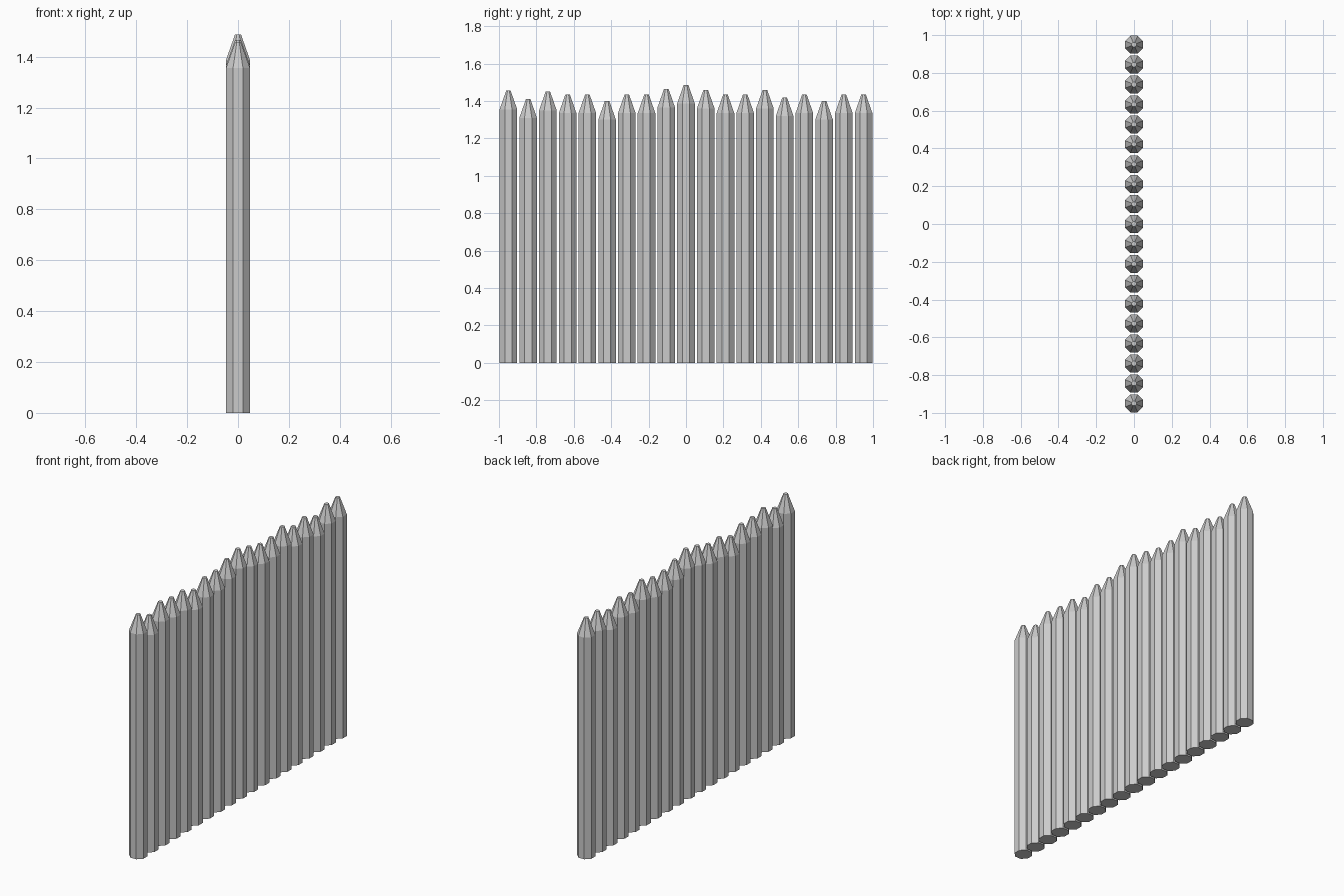
import bpy
import bmesh
import math

cube = bpy.data.objects.get("Cube")
if cube:
    bpy.data.objects.remove(cube, do_unlink=True)

# Single plain grey
grey = bpy.data.materials.new("plain grey")
grey.use_nodes = True
COLOUR = (0.6, 0.6, 0.6, 1)
grey.diffuse_color = COLOUR
grey.node_tree.nodes["Principled BSDF"].inputs["Base Color"].default_value = COLOUR

SIDES = 8
RADIUS = 0.051
TIP_RADIUS = 0.013
POINT = 0.1
PITCH = 0.1055
TURN = math.pi / SIDES


def make_stake(name, y, height):
    """Faceted post with a blunt sharpened point."""
    bm = bmesh.new()
    rings = []
    for radius, z in ((RADIUS, 0), (RADIUS, height - POINT), (TIP_RADIUS, height)):
        angles = [TURN + math.tau * i / SIDES for i in range(SIDES)]
        rings.append([bm.verts.new((radius * math.cos(a), radius * math.sin(a), z))
                      for a in angles])
    for low, high in zip(rings, rings[1:]):
        for i in range(SIDES):
            j = (i + 1) % SIDES
            bm.faces.new((low[i], low[j], high[j], high[i]))
    bm.faces.new(rings[0][::-1])
    bm.faces.new(rings[-1])
    mesh = bpy.data.meshes.new(name)
    bm.to_mesh(mesh)
    bm.free()
    mesh.materials.append(grey)
    stake = bpy.data.objects.new(name, mesh)
    stake.location.y = y
    bpy.context.collection.objects.link(stake)


# Row of stakes with uneven tops, front to back
heights = [1.455, 1.41, 1.45, 1.435, 1.435, 1.4, 1.435, 1.435, 1.465, 1.487,
           1.46, 1.435, 1.435, 1.46, 1.42, 1.435, 1.4, 1.435, 1.435]
for n, h in enumerate(heights):
    make_stake(f"stake_{n + 1}", (n - (len(heights) - 1) / 2) * PITCH, h)
